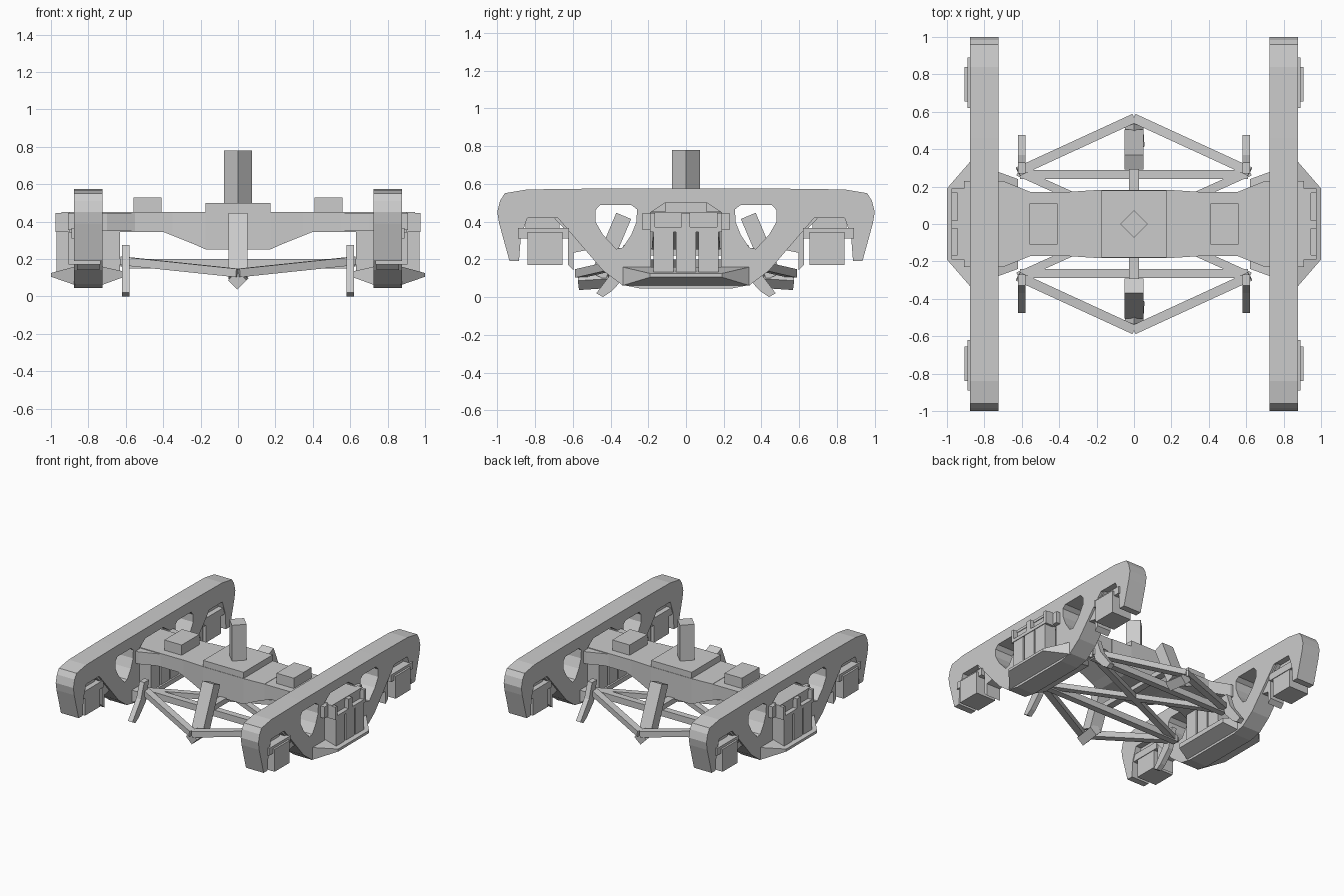
import bpy, bmesh
from mathutils import Vector, Matrix

if "Cube" in bpy.data.objects:
    bpy.data.objects.remove(bpy.data.objects["Cube"])


def finish(name, bm):
    bmesh.ops.recalc_face_normals(bm, faces=bm.faces)
    me = bpy.data.meshes.new(name)
    bm.to_mesh(me)
    bm.free()
    ob = bpy.data.objects.new(name, me)
    bpy.context.collection.objects.link(ob)
    return ob


def box(name, x0, x1, y0, y1, z0, z1):
    bm = bmesh.new()
    bmesh.ops.create_cube(bm, size=1)
    for v in bm.verts:
        v.co = ((x0 + x1) / 2 + v.co.x * (x1 - x0), (y0 + y1) / 2 + v.co.y * (y1 - y0),
                (z0 + z1) / 2 + v.co.z * (z1 - z0))
    return finish(name, bm)


def bar(name, a, b, w, h):
    # square bar from a to b, w wide sideways and h thick
    a, b = Vector(a), Vector(b)
    d = (b - a).normalized()
    ref = Vector((0, 0, 1)) if abs(d.z) < 0.7 else Vector((0, 1, 0))
    s = d.cross(ref).normalized()
    u = s.cross(d)
    m = Matrix((s * w, u * h, b - a)).transposed().to_4x4()
    m.translation = (a + b) / 2
    bm = bmesh.new()
    bmesh.ops.create_cube(bm, size=1, matrix=m)
    return finish(name, bm)


def plate(name, loops, axis, lo, hi):
    # flat outline with holes, extruded along x (points y,z) or y (points x,z)
    bm = bmesh.new()
    put = (lambda p, t: (t, p[0], p[1])) if axis == 'x' else (lambda p, t: (p[0], t, p[1]))
    for pts in loops:
        vs = [bm.verts.new(put(p, lo)) for p in pts]
        for i in range(len(vs)):
            bm.edges.new((vs[i - 1], vs[i]))
    bmesh.ops.triangle_fill(bm, use_beauty=True, edges=bm.edges[:])
    r = bmesh.ops.extrude_face_region(bm, geom=bm.faces[:])
    off = Vector((hi - lo, 0, 0)) if axis == 'x' else Vector((0, hi - lo, 0))
    bmesh.ops.translate(bm, verts=[g for g in r['geom'] if isinstance(g, bmesh.types.BMVert)], vec=off)
    return finish(name, bm)


def loft(name, sections):
    # rectangles (x, half y, z0, z1) joined in order along x
    bm = bmesh.new()
    rings = [[bm.verts.new((x, sy * y, z)) for sy, z in ((-1, a), (1, a), (1, b), (-1, b))]
             for x, y, a, b in sections]
    for r, q in zip(rings, rings[1:]):
        for i in range(4):
            bm.faces.new((r[i - 1], r[i], q[i], q[i - 1]))
    bm.faces.new(rings[0])
    bm.faces.new(rings[-1])
    return finish(name, bm)


def both(pts):
    return pts + [(-y, z) for y, z in reversed(pts)]


def flip(pts):
    return [(-y, z) for y, z in pts]


# side frame profile (y, z): half outline, windows and spring opening
outline = both([(-0.46, 0.575), (-0.84, 0.57), (-0.96, 0.55), (-0.985, 0.51), (-1.0, 0.45), (-0.99, 0.39),
                (-0.935, 0.19), (-0.885, 0.19), (-0.875, 0.32), (-0.84, 0.42), (-0.68, 0.42),
                (-0.44, 0.14), (-0.34, 0.065), (-0.24, 0.045)])
window = [(-0.48, 0.46), (-0.455, 0.488), (-0.29, 0.488), (-0.26, 0.465), (-0.262, 0.40), (-0.29, 0.33),
          (-0.335, 0.262), (-0.37, 0.255), (-0.44, 0.33), (-0.48, 0.40)]
opening = both([(-0.11, 0.50), (-0.185, 0.45), (-0.185, 0.13)])
web = [(-0.70, 0.42), (-0.62, 0.42), (-0.40, 0.20), (-0.40, 0.14), (-0.44, 0.14), (-0.455, 0.20),
       (-0.48, 0.235), (-0.52, 0.25), (-0.595, 0.235), (-0.595, 0.14), (-0.625, 0.17), (-0.625, 0.34)]

for s in (-1, 1):
    side = 'left' if s < 0 else 'right'

    def sbox(name, x0, x1, *r):
        return box(f'{side}_{name}', min(s * x0, s * x1), max(s * x0, s * x1), *r)

    plate(f'{side}_side_frame', [outline, window, flip(window), opening], 'x', s * 0.8 - 0.0765, s * 0.8 + 0.0765)
    # pedestal jaws and bearing adapters
    for e in (-1, 1):
        def ey(a, b):
            return min(e * a, e * b), max(e * a, e * b)
        plate(f'{side}_pedestal_web', [[(-e * y, z) for y, z in web]], 'x', s * 0.8 - 0.06, s * 0.8 + 0.06)
        sbox('bearing_adapter', 0.735, 0.905, *ey(0.655, 0.84), 0.17, 0.345)
        sbox('adapter_tab', 0.73, 0.89, *ey(0.62, 0.89), 0.31, 0.365)
        sbox('adapter_crown', 0.77, 0.83, *ey(0.67, 0.85), 0.36, 0.43)
    # spring seat with tapering lips on both faces
    loft(f'{side}_outer_spring_seat', [(s * 0.87, 0.34, 0.06, 0.16), (s * 1.0, 0.19, 0.105, 0.125)])
    loft(f'{side}_inner_spring_seat', [(s * 0.73, 0.28, 0.06, 0.16), (s * 0.62, 0.24, 0.10, 0.135)])
    # spring nest
    for x in (0.63, 0.75, 0.87):
        for y in (-0.12, 0, 0.12):
            sbox('spring', x, x + 0.1, y - 0.053, y + 0.053, 0.115, 0.355)
    # bolster end lugs and pocket ribs
    loft(f'{side}_bolster_lug', [(s * 0.55, 0.17, 0.35, 0.445), (s * 0.70, 0.23, 0.35, 0.445),
                                 (s * 0.91, 0.23, 0.355, 0.445)])
    for y0, y1 in ((-0.19, -0.165), (-0.025, 0.02), (0.165, 0.19)):
        sbox('bolster_rib', 0.9, 0.975, y0, y1, 0.345, 0.445)
    sbox('bolster_lip', 0.9, 0.975, -0.19, 0.19, 0.345, 0.37)
    sbox('bolster_cap', 0.9, 0.945, -0.19, 0.19, 0.43, 0.45)
    sbox('side_bearing', 0.41, 0.56, -0.11, 0.11, 0.44, 0.53)

# bolster beam, centre plate and king pin
plate('bolster', [both([(-0.175, 0.255), (-0.40, 0.345), (-0.94, 0.345), (-0.94, 0.45)])], 'y', -0.17, 0.17)
loft('bolster_centre', [(-0.35, 0.172, 0.33, 0.452), (-0.175, 0.183, 0.252, 0.452),
                        (0.175, 0.183, 0.252, 0.452), (0.35, 0.172, 0.33, 0.452)])
box('centre_plate', -0.175, 0.175, -0.18, 0.18, 0.45, 0.50)
bar('king_pin', (0, 0, 0.45), (0, 0, 0.78), 0.105, 0.105).rotation_euler.z = 0.7854

# brake rigging at each end
shoe = [(0.27, 0.275), (0.33, 0.275), (0.37, 0.16), (0.475, 0.02), (0.44, 0.0), (0.395, 0.03), (0.31, 0.12)]
for e in (-1, 1):
    bar('brake_beam', (-0.61, e * 0.265, 0.175), (0.61, e * 0.265, 0.175), 0.05, 0.05)
    bar('brake_lever', (0, e * 0.33, 0.43), (0, e * 0.465, 0.11), 0.10, 0.085)
    bar('lever_link', (0, e * 0.36, 0.24), (0, 0, 0.24), 0.055, 0.04)
    foot = bar('beam_foot', (0, e * 0.41, 0.10), (0, e * 0.57, 0.085), 0.07, 0.07)
    foot.data.transform(Matrix.Translation((0, 0, 0.09)) @ Matrix.Rotation(0.7854, 4, 'Y')
                        @ Matrix.Translation((0, 0, -0.09)))
    for s in (-1, 1):
        bar('tension_rod', (s * 0.62, e * 0.28, 0.19), (0, e * 0.565, 0.125), 0.05, 0.045)
        plate('brake_shoe', [[(e * y, z) for y, z in shoe]], 'x', s * 0.6 - 0.02, s * 0.6 + 0.02)

# diagonal cross bracing under the bolster
for s in (-1, 1):
    bar('cross_brace', (s * 0.62, -0.28, 0.18), (-s * 0.62, 0.28, 0.18), 0.045, 0.04)
